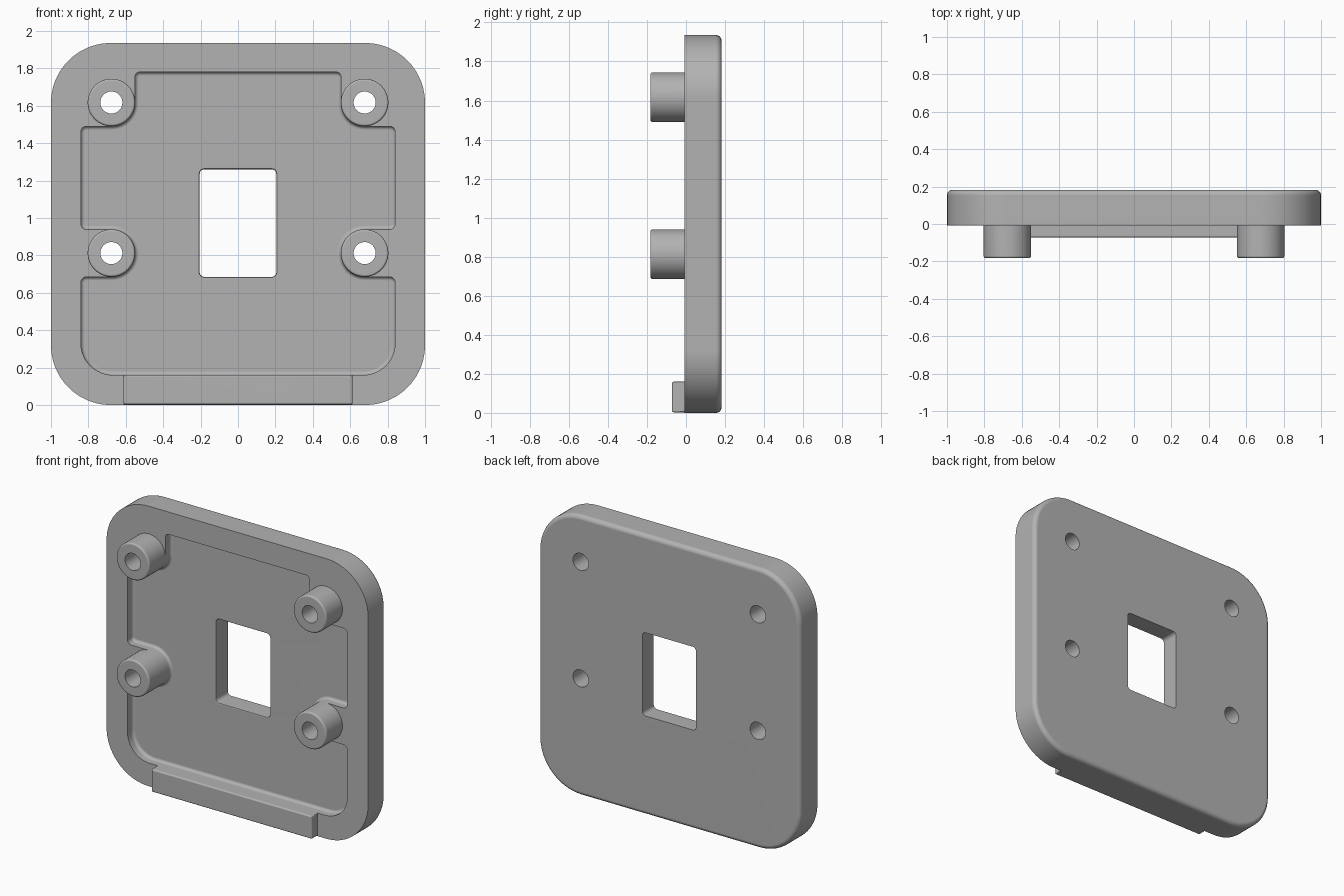
import bpy
import bmesh
from math import radians, pi, sin, cos, tan
from mathutils import Vector, Matrix

FRONT, BACK = -0.007, 0.183      # plate faces along y
FLOOR = FRONT + 0.06             # pocket floor
POST_X, POST_Z, POST_R, HOLE_R = 0.677, (0.812, 1.617), 0.127, 0.059

cube = bpy.data.objects.get("Cube")
if cube:
    bpy.data.objects.remove(cube, do_unlink=True)

grey = bpy.data.materials.new("grey plastic")
grey.use_nodes = True
COLOR = (0.45, 0.45, 0.45, 1)
grey.diffuse_color = COLOR
grey.node_tree.nodes["Principled BSDF"].inputs["Base Color"].default_value = COLOR


def rounded(corners, steps=12):
    """Counter-clockwise outline from (x, z, radius) corners, each filleted."""
    pts = []
    for i, (x, z, r) in enumerate(corners):
        p = Vector((x, z))
        a = (Vector(corners[i - 1][:2]) - p).normalized()
        b = (Vector(corners[(i + 1) % len(corners)][:2]) - p).normalized()
        half = a.angle(b) / 2
        centre = p + (a + b).normalized() * r / sin(half)
        start = p + a * r / tan(half) - centre
        sweep = a.angle_signed(-b)
        sweep = (pi - 2 * half) * (1 if a.x * b.y - a.y * b.x < 0 else -1)
        for k in range(steps + 1):
            t = sweep * k / steps
            q = centre + Matrix.Rotation(t, 2) @ start
            if not pts or (q - pts[-1]).length > 1e-4:
                pts.append(q)
    return pts


def inset(pts, d):
    """Move an outline inwards by d with mitred corners."""
    out = []
    for i, p in enumerate(pts):
        e1 = (p - pts[i - 1]).normalized()
        e2 = (pts[(i + 1) % len(pts)] - p).normalized()
        n1, n2 = Vector((-e1.y, e1.x)), Vector((-e2.y, e2.x))
        out.append(p + (n1 + n2) * d / (1 + n1.dot(n2)))
    return out


def finish(name, bm):
    bmesh.ops.recalc_face_normals(bm, faces=bm.faces)
    mesh = bpy.data.meshes.new(name)
    bm.to_mesh(mesh)
    bm.free()
    mesh.materials.append(grey)
    obj = bpy.data.objects.new(name, mesh)
    bpy.context.collection.objects.link(obj)
    return obj


def loft(name, outline, layers, capped=True):
    """Stack (inset, y) copies of an outline and skin them."""
    bm = bmesh.new()
    rings = [[bm.verts.new((p.x, y, p.y)) for p in inset(outline, d)]
             for d, y in layers]
    for lo, hi in zip(rings, rings[1:]):
        for i in range(len(lo)):
            bm.faces.new((lo[i - 1], lo[i], hi[i], hi[i - 1]))
    if capped:
        bm.faces.new(rings[0])
        bm.faces.new(rings[-1])
    return finish(name, bm)


def fillet(r, y, steps=6):
    """Layers that round off an outline towards the end at y."""
    return [(r * (1 - cos(t)), y - r + r * sin(t))
            for t in (pi / 2 * k / steps for k in range(steps + 1))]


def smooth(obj):
    bpy.ops.object.select_all(action='DESELECT')
    obj.select_set(True)
    bpy.context.view_layer.objects.active = obj
    bpy.ops.object.shade_smooth_by_angle(angle=radians(30))
    mod = obj.modifiers.new("even shading", 'WEIGHTED_NORMAL')
    mod.keep_sharp = True


def cut(obj, cutter):
    cutter.hide_render = True
    mod = obj.modifiers.new("cut", 'BOOLEAN')
    mod.operation, mod.solver, mod.object = 'DIFFERENCE', 'EXACT', cutter
    bpy.context.view_layer.objects.active = obj
    bpy.ops.object.modifier_apply(modifier=mod.name)
    bpy.data.objects.remove(cutter, do_unlink=True)


def circle(x, z, r, n=48):
    return [Vector((x + r * cos(2 * pi * k / n), z + r * sin(2 * pi * k / n)))
            for k in range(n)]


# Plate: rounded square with a soft back edge
plate = loft("plate", rounded([(-1, 0, 0.32), (1, 0, 0.32), (1, 1.935, 0.32), (-1, 1.935, 0.32)], 20),
             [(0, FRONT)] + fillet(0.03, BACK))

# Pocket: follows the rim and steps around the posts
low, high = POST_Z
inner = POST_X - POST_R
half = [(0.84, 0.16, 0.17),
        (0.84, low - POST_R, 0.03), (inner, low - POST_R, POST_R),
        (inner, low + POST_R, POST_R), (0.84, low + POST_R, 0.03),
        (0.84, high - POST_R, 0.03), (inner, high - POST_R, POST_R),
        (inner, 1.78, 0.025)]
outline = rounded(half + [(-x, z, r) for x, z, r in reversed(half)])
cut(plate, loft("pocket_cutter", outline, [(0, FRONT - 0.05)] + fillet(0.02, FLOOR)))

# Window: small flare where it meets the pocket floor
window = rounded([(-0.205, 0.685, 0.025), (0.205, 0.685, 0.025),
                  (0.205, 1.26, 0.025), (-0.205, 1.26, 0.025)], 6)
flare = [(-0.01, FLOOR - 0.02), (-0.01, FLOOR), (-0.003, FLOOR + 0.003), (0, FLOOR + 0.01)]
cut(plate, loft("window_cutter", window, flare + [(0, BACK + 0.05)]))

# Screw holes and hollow posts
tip = -BACK
for level, z in zip(("lower", "upper"), POST_Z):
    for side, x in (("left", POST_X), ("right", -POST_X)):
        cut(plate, loft("hole_cutter", circle(x, z, HOLE_R),
                        [(0, FRONT - 0.05), (0, BACK + 0.05)]))
        rim = [(d, -y) for d, y in reversed(fillet(0.012, -tip, 4))]
        bore = POST_R - HOLE_R
        post = loft(f"{level}_{side}_post", circle(x, z, POST_R),
                    [(bore, FRONT), (bore, tip)] + rim + [(0, FRONT)], capped=False)
        smooth(post)
smooth(plate)

# Lip along the bottom of the front
lip = loft("bottom_lip", rounded([(-0.613, 0.003, 0.006), (0.613, 0.003, 0.006),
                                  (0.613, 0.16, 0.006), (-0.613, 0.16, 0.006)], 3),
           [(d, -y) for d, y in reversed(fillet(0.01, 0.072, 4))] + [(0, FRONT)])
smooth(lip)
